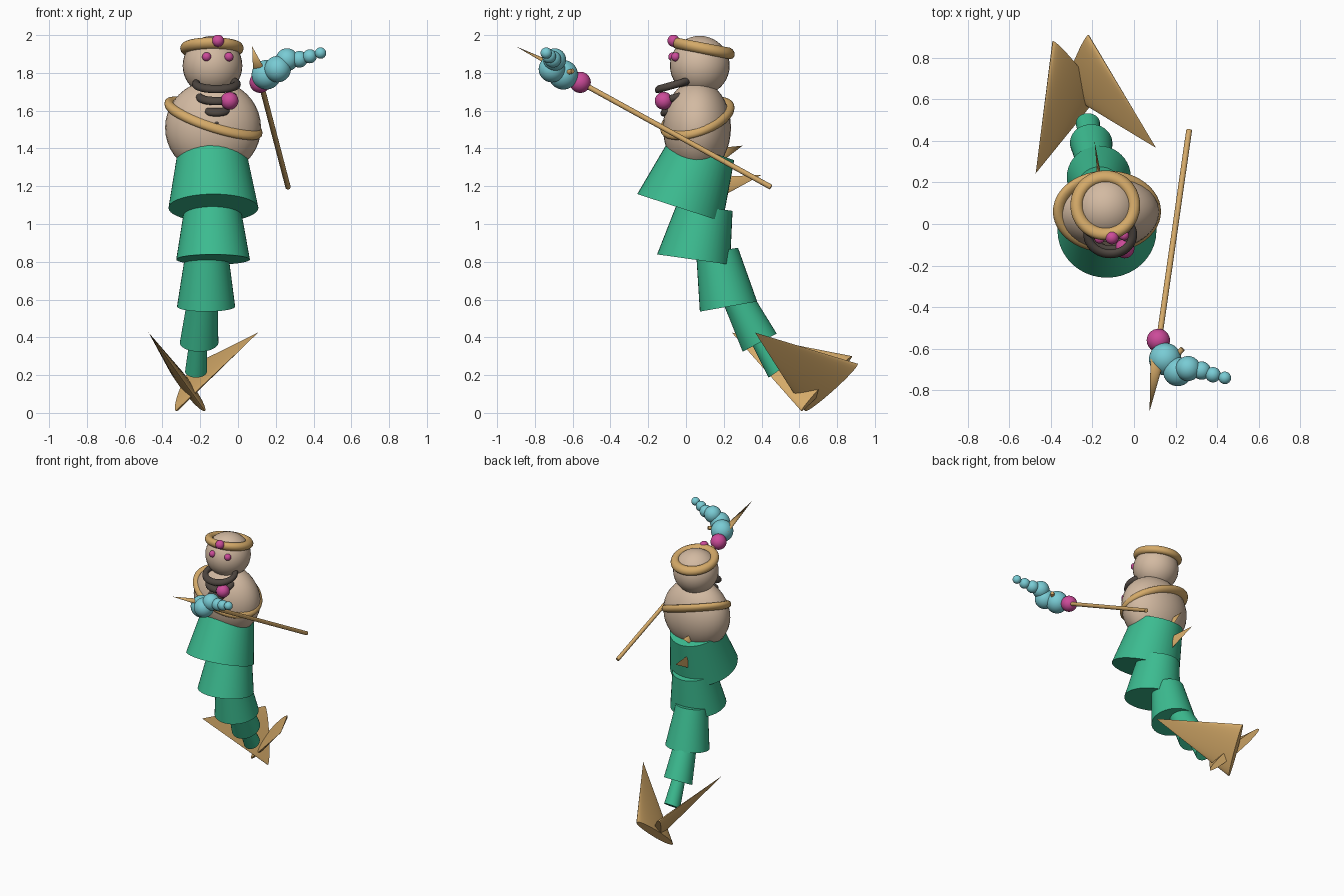
import bpy, bmesh, math
from mathutils import Vector, Matrix

if "Cube" in bpy.data.objects:
    bpy.data.objects.remove(bpy.data.objects["Cube"])


def material(name, rgb):
    m = bpy.data.materials.new(name)
    m.use_nodes = True
    m.diffuse_color = (*rgb, 1)
    m.node_tree.nodes["Principled BSDF"].inputs["Base Color"].default_value = (*rgb, 1)
    return m


gold = material("gold", (0.66, 0.40, 0.14))
skin = material("skin", (0.65, 0.49, 0.36))
green = material("green", (0.045, 0.5, 0.28))
cyan = material("cyan", (0.19, 0.6, 0.66))
pink = material("pink", (0.6, 0.07, 0.32))
dark = material("dark_brown", (0.075, 0.06, 0.05))


def finish(name, bm, mat):
    bmesh.ops.recalc_face_normals(bm, faces=bm.faces)
    mesh = bpy.data.meshes.new(name)
    bm.to_mesh(mesh)
    bm.free()
    mesh.materials.append(mat)
    ob = bpy.data.objects.new(name, mesh)
    bpy.context.collection.objects.link(ob)
    bpy.ops.object.select_all(action='DESELECT')
    ob.select_set(True)
    bpy.context.view_layer.objects.active = ob
    bpy.ops.object.shade_smooth_by_angle(angle=math.radians(40))
    return ob


def ball(name, centre, radii, mat):
    if not isinstance(radii, tuple):
        radii = (radii,) * 3
    bm = bmesh.new()
    m = Matrix.Translation(centre) @ Matrix.Diagonal((*radii, 1))
    bmesh.ops.create_uvsphere(bm, u_segments=32, v_segments=20, radius=1, matrix=m)
    return finish(name, bm, mat)


def ring(name, centre, rx, ry, thick, mat, slope_x=0, slope_y=0):
    """Oval ring leaning by the given slopes."""
    bm = bmesh.new()
    n, k = 48, 14
    rows = []
    for i in range(n):
        a = math.tau * i / n
        row = []
        for j in range(k):
            b = math.tau * j / k
            x = (rx + thick * math.cos(b)) * math.cos(a)
            y = (ry + thick * math.cos(b)) * math.sin(a)
            z = thick * math.sin(b) + slope_x * x + slope_y * y
            row.append(bm.verts.new(Vector(centre) + Vector((x, y, z))))
        rows.append(row)
    for i in range(n):
        r, s = rows[i], rows[(i + 1) % n]
        for j in range(k):
            bm.faces.new((r[j], s[j], s[(j + 1) % k], r[(j + 1) % k]))
    return finish(name, bm, mat)


def skirt(name, low, r_low, high, r_high, lean):
    """Capped tail segment whose end discs lean about x."""
    bm = bmesh.new()
    t = math.radians(lean)
    rows = []
    for c, r in ((low, r_low), (high, r_high)):
        rows.append([bm.verts.new(Vector(c) + r * Vector((
            math.cos(a), math.sin(a) * math.cos(t), -math.sin(a) * math.sin(t))))
            for a in (math.tau * i / 40 for i in range(40))])
    for i in range(40):
        j = (i + 1) % 40
        bm.faces.new((rows[0][i], rows[0][j], rows[1][j], rows[1][i]))
    bm.faces.new(rows[0])
    bm.faces.new(rows[1])
    return finish(name, bm, green)


def spike(name, tip, b, c, half_thick, mat=gold):
    """Flattened cone with its point at tip and its wide base from b to c."""
    tip, b, c = Vector(tip), Vector(b), Vector(c)
    mid, wide = (b + c) / 2, (b - c) / 2
    up = tip - mid
    thick = wide.cross(up).normalized() * half_thick
    m = Matrix((wide, thick, up)).transposed().to_4x4()
    m.translation = mid
    bm = bmesh.new()
    bmesh.ops.create_cone(bm, cap_ends=True, segments=32, radius1=1, radius2=0, depth=1,
                          matrix=m @ Matrix.Translation((0, 0, 0.5)))
    return finish(name, bm, mat)


def rod(name, a, b, r, mat):
    a, b = Vector(a), Vector(b)
    m = Matrix.Translation((a + b) / 2) @ (b - a).to_track_quat('Z', 'Y').to_matrix().to_4x4()
    bm = bmesh.new()
    bmesh.ops.create_cone(bm, cap_ends=True, segments=16, radius1=r, radius2=r,
                          depth=(b - a).length, matrix=m)
    return finish(name, bm, mat)


# Head, crown and eyes
ball("head", (-0.135, 0.073, 1.838), 0.158, skin)
ring("crown", (-0.138, 0.09, 1.93), 0.137, 0.137, 0.031, gold, 0, -0.19)
ball("crown_gem", (-0.106, -0.066, 1.97), 0.032, pink)
ball("right_eye", (-0.166, -0.07, 1.885), 0.024, pink)
ball("left_eye", (-0.048, -0.055, 1.885), 0.024, pink)

# Torso, sash and necklaces
ball("torso", (-0.132, 0.058, 1.51), (0.254, 0.18, 0.25), skin)
ring("sash", (-0.13, 0.06, 1.56), 0.23, 0.167, 0.03, gold, -0.3, 0.28)
for i, (z, y, r) in enumerate(((1.74, -0.052, 0.108), (1.672, -0.05, 0.088),
                               (1.605, -0.065, 0.058), (1.54, -0.1, 0.012))):
    ring(f"necklace_{i + 1}", (-0.114, y, z), r, r * 0.85, 0.021 if r > 0.05 else 0.012,
         dark, 0, 0.28)
ball("chest_gem", (-0.045, -0.118, 1.652), 0.047, pink)

# Tail segments
skirt("tail_1", (-0.13, -0.032, 1.085), 0.238, (-0.138, 0.084, 1.394), 0.18, 18)
skirt("tail_2", (-0.132, 0.04, 0.812), 0.195, (-0.135, 0.1, 1.09), 0.148, 8)
skirt("tail_3", (-0.169, 0.225, 0.563), 0.154, (-0.165, 0.165, 0.855), 0.112, -10)
skirt("tail_4", (-0.206, 0.39, 0.372), 0.102, (-0.188, 0.275, 0.6), 0.08, -28)
skirt("tail_5", (-0.222, 0.485, 0.22), 0.058, (-0.21, 0.38, 0.4), 0.045, -35)

# Tail fins and back spines
spike("left_fin", (0.106, 0.366, 0.425), (-0.22, 0.91, 0.26), (-0.33, 0.63, 0.01), 0.03)
spike("right_fin", (-0.473, 0.243, 0.425), (-0.39, 0.88, 0.3), (-0.175, 0.61, 0.01), 0.03)
spike("upper_spine", (-0.18, 0.30, 1.415), (-0.17, 0.15, 1.40), (-0.17, 0.15, 1.30), 0.012)
spike("lower_spine", (-0.19, 0.40, 1.26), (-0.16, 0.18, 1.25), (-0.16, 0.18, 1.14), 0.012)

# Staff with its ball, prongs and bead plume
rod("staff", (0.265, 0.45, 1.195), (0.12, -0.56, 1.75), 0.014, gold)
ball("staff_ball", (0.117, -0.56, 1.75), 0.056, pink)
spike("front_prong", (0.075, -0.9, 1.94), (0.08, -0.62, 1.81), (0.155, -0.62, 1.79), 0.02)
rod("side_prong", (0.17, -0.67, 1.79), (0.234, -0.6, 1.81), 0.013, gold)
beads = ((0.15, -0.65, 1.79, 0.078), (0.21, -0.71, 1.82, 0.07), (0.26, -0.695, 1.87, 0.06),
         (0.325, -0.705, 1.872, 0.044), (0.38, -0.725, 1.888, 0.037), (0.437, -0.74, 1.905, 0.03))
for i, (x, y, z, r) in enumerate(beads):
    ball(f"plume_bead_{i + 1}", (x, y, z), r, cyan)
